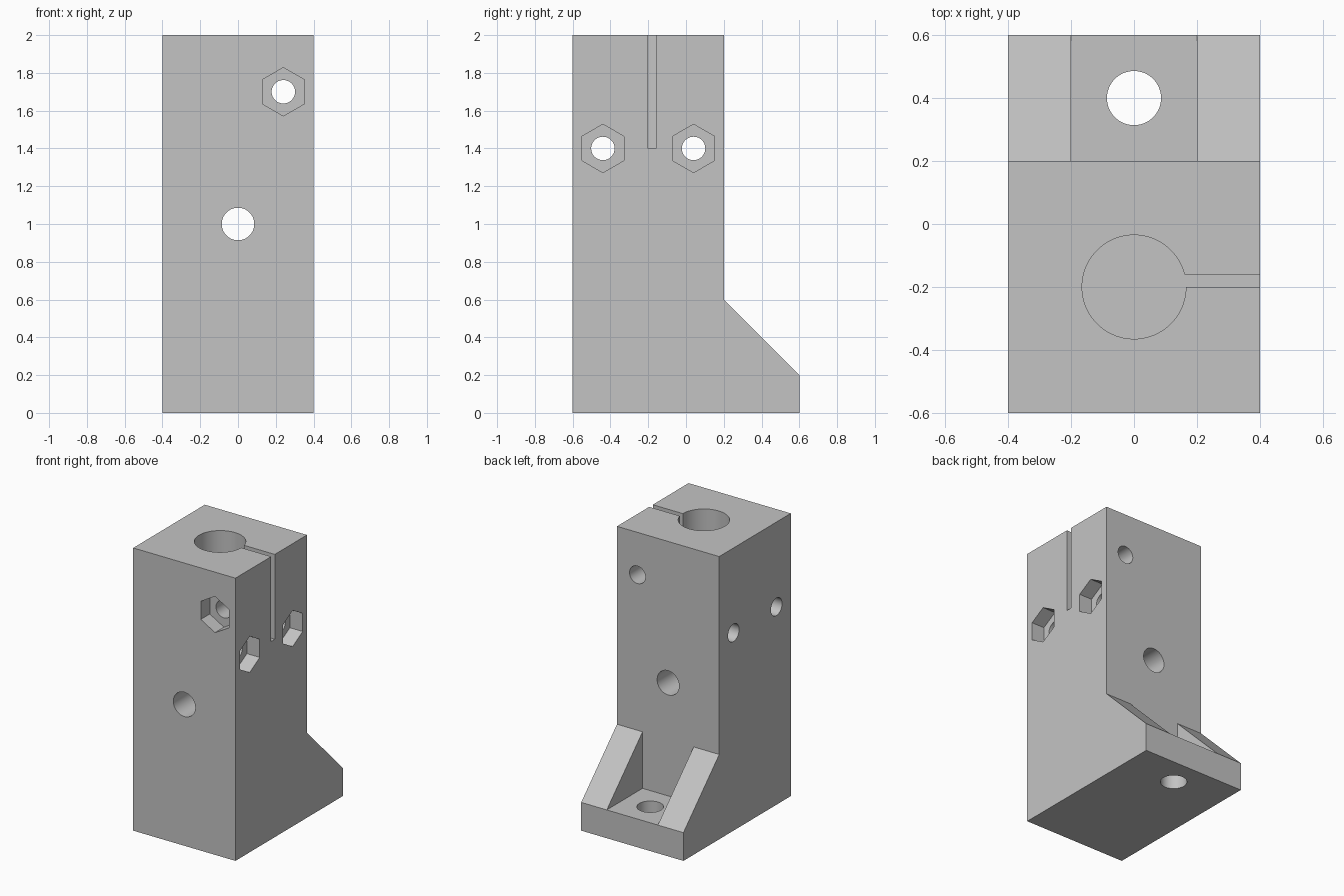
import bpy
import bmesh
from math import sin, cos, pi, asin

if "Cube" in bpy.data.objects:
    bpy.data.objects.remove(bpy.data.objects["Cube"], do_unlink=True)

steel = bpy.data.materials.new("plain grey")
steel.use_nodes = True
grey = (0.55, 0.55, 0.55, 1)
steel.diffuse_color = grey
steel.node_tree.nodes["Principled BSDF"].inputs["Base Color"].default_value = grey


def prism(name, outline, axis, start, end):
    """Extrude a 2D outline along one axis, from start to end."""
    place = {"x": lambda u, v, d: (d, u, v),
             "y": lambda u, v, d: (u, d, v),
             "z": lambda u, v, d: (u, v, d)}[axis]
    bm = bmesh.new()
    low, high = [[bm.verts.new(place(u, v, d)) for u, v in outline]
                 for d in (start, end)]
    bm.faces.new(low)
    bm.faces.new(high)
    for i in range(len(low)):
        bm.faces.new((low[i - 1], low[i], high[i], high[i - 1]))
    bmesh.ops.recalc_face_normals(bm, faces=bm.faces)
    mesh = bpy.data.meshes.new(name)
    bm.to_mesh(mesh)
    bm.free()
    mesh.materials.append(steel)
    obj = bpy.data.objects.new(name, mesh)
    bpy.context.collection.objects.link(obj)
    return obj


def ring(u, v, r, n=64):
    return [(u + r * cos(pi / 2 + 2 * pi * i / n),
             v + r * sin(pi / 2 + 2 * pi * i / n)) for i in range(n)]


# Column with sloping foot, seen from the side
body = prism("clamp_block", [(-0.6, 0), (0.6, 0), (0.6, 0.2), (0.2, 0.6),
                             (0.2, 2), (-0.6, 2)], "x", -0.4, 0.4)

# Recess between the two foot ribs
cutters = [prism("rib_recess", [(0.2, 0.2), (0.8, 0.2), (0.8, 0.8), (0.2, 0.8)],
                 "x", -0.2, 0.2)]

# Blind bore joined to the clamping slot
r, slot = 0.165, 0.04
a = asin(slot / r)
steps = 72
keyhole = [(r * cos(a + (2 * pi - a) * i / steps),
            -0.2 + r * sin(a + (2 * pi - a) * i / steps)) for i in range(steps + 1)]
keyhole += [(0.5, -0.2), (0.5, -0.2 + slot)]
cutters.append(prism("bore_and_slot", keyhole, "z", 1.4, 2.1))

# Mounting holes through the column and the foot
cutters.append(prism("column_hole", ring(0, 1, 0.086), "y", -0.7, 0.3))
cutters.append(prism("foot_hole", ring(0, 0.4, 0.086), "z", -0.1, 0.3))

# Bolt holes with hexagonal nut pockets
bolt, nut, depth = 0.062, 0.128, 0.1
for y in (-0.44, 0.04):
    cutters.append(prism("side_bolt_hole", ring(y, 1.4, bolt), "x", -0.5, 0.5))
    cutters.append(prism("side_nut_pocket", ring(y, 1.4, nut, 6), "x", 0.4 - depth, 0.5))
cutters.append(prism("front_bolt_hole", ring(0.24, 1.7, bolt), "y", -0.7, 0.3))
cutters.append(prism("front_nut_pocket", ring(0.24, 1.7, nut, 6), "y", -0.7, -0.6 + depth))

# Cut everything out of the block
for cutter in cutters:
    cutter.hide_render = True
    mod = body.modifiers.new(cutter.name, "BOOLEAN")
    mod.operation = "DIFFERENCE"
    mod.solver = "EXACT"
    mod.object = cutter
graph = bpy.context.evaluated_depsgraph_get()
result = bpy.data.meshes.new_from_object(body.evaluated_get(graph))
body.modifiers.clear()
body.data = result
for cutter in cutters:
    bpy.data.objects.remove(cutter, do_unlink=True)

# Smooth holes, sharp edges
for obj in bpy.context.selected_objects:
    obj.select_set(False)
body.select_set(True)
bpy.context.view_layer.objects.active = body
bpy.ops.object.shade_smooth_by_angle(angle=pi / 6)
